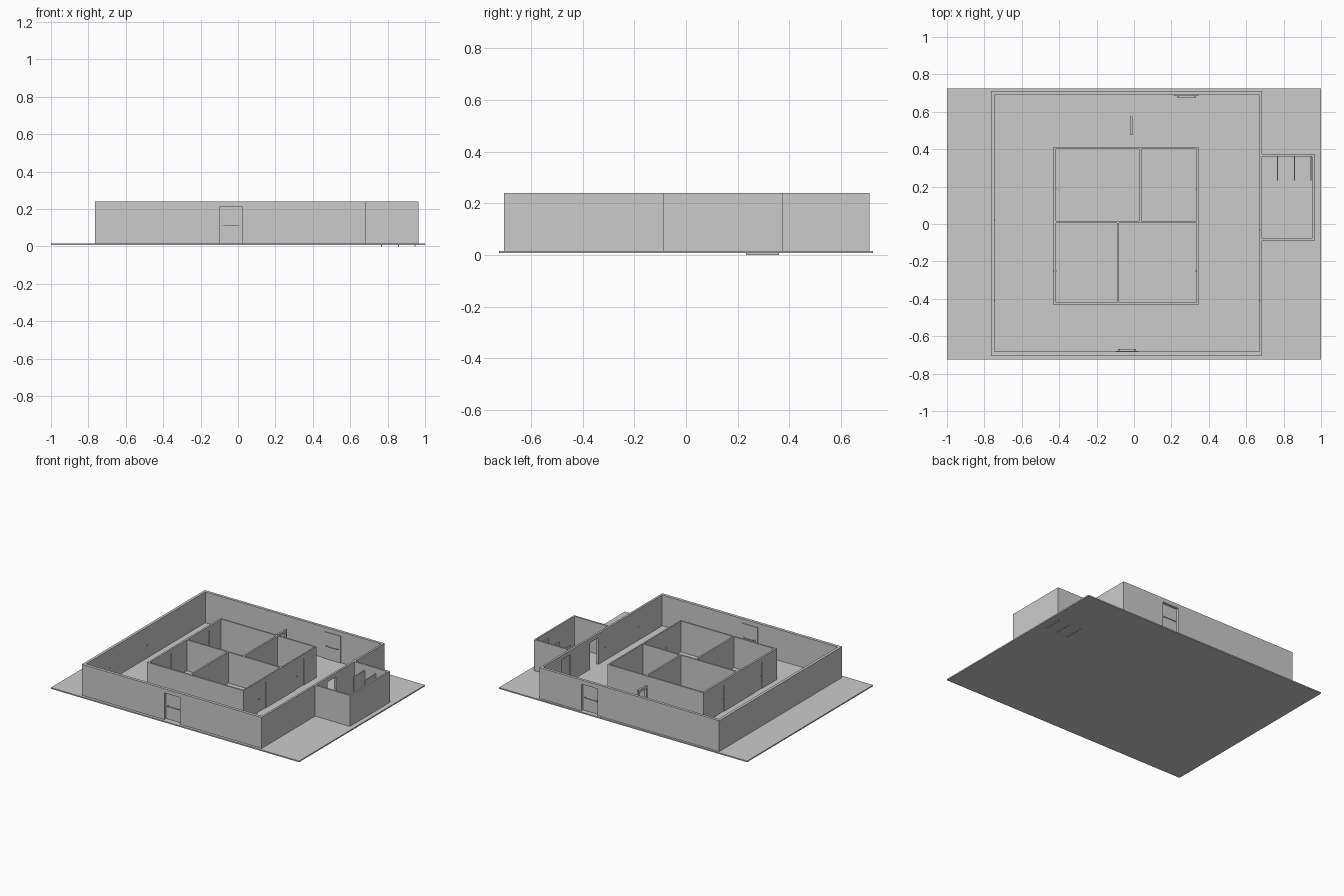
import bpy, bmesh
from mathutils import Matrix, Vector

if "Cube" in bpy.data.objects:
    bpy.data.objects.remove(bpy.data.objects["Cube"])

FLOOR, TOP, DOOR = 0.016, 0.241, 0.21


def boxes(name, specs):
    """One object made of boxes given as (x0, x1, y0, y1, z0, z1)."""
    bm = bmesh.new()
    for x0, x1, y0, y1, z0, z1 in specs:
        size = Matrix.Diagonal((x1 - x0, y1 - y0, z1 - z0, 1))
        mid = Vector(((x0 + x1) / 2, (y0 + y1) / 2, (z0 + z1) / 2))
        bmesh.ops.create_cube(bm, size=1, matrix=Matrix.Translation(mid) @ size)
    me = bpy.data.meshes.new(name)
    bm.to_mesh(me)
    bm.free()
    ob = bpy.data.objects.new(name, me)
    bpy.context.collection.objects.link(ob)
    return ob


def carve(ob, cuts):
    """Subtract each box from the object and remove the cutters."""
    bpy.context.view_layer.objects.active = ob
    for c in cuts:
        cutter = boxes("cutter", [c])
        cutter.hide_render = True
        mod = ob.modifiers.new("cut", 'BOOLEAN')
        mod.operation, mod.solver, mod.object = 'DIFFERENCE', 'EXACT', cutter
        bpy.ops.object.modifier_apply(modifier=mod.name)
        bpy.data.objects.remove(cutter)


def room(x0, x1, y0, y1):
    return (x0, x1, y0, y1, -0.1, 0.4)


def opening(x0, x1, y0, y1):
    return (x0, x1, y0, y1, -0.1, DOOR)


# ground slab
boxes("floor_slab", [(-1, 1, -0.725, 0.725, 0.007, FLOOR)])

# outer walls with front, back and annex doorways
outer = boxes("outer_walls", [(-0.765, 0.685, -0.705, 0.71, FLOOR, TOP)])
carve(outer, [room(-0.745, 0.67, -0.683, 0.69),
              opening(-0.10, 0.025, -0.75, -0.65),
              opening(0.215, 0.345, 0.65, 0.75),
              opening(0.64, 0.72, 0.05, 0.15),
              opening(0.64, 0.678, 0.375, 0.475)])

# annex walls, open towards the main wall
annex = boxes("annex_walls", [(0.685, 0.965, -0.09, 0.373, FLOOR, TOP)])
carve(annex, [room(0.60, 0.953, -0.077, 0.36)])

# inner block of four rooms
inner = boxes("inner_rooms", [(-0.43, 0.345, -0.432, 0.412, FLOOR, TOP)])
side_doors = [(-0.262, -0.17), (0.175, 0.267)]
cuts = [room(-0.416, 0.028, 0.017, 0.40), room(0.04, 0.335, 0.017, 0.40),
        room(-0.416, -0.092, -0.42, 0.005), room(-0.08, 0.335, -0.42, 0.005)]
for y0, y1 in side_doors:
    cuts += [opening(-0.46, -0.405, y0, y1), opening(0.325, 0.37, y0, y1)]
carve(inner, cuts)

# room door leaves and knobs, left and right
for side, xa, xb in (("left", -0.426, -0.420), ("right", 0.335, 0.340)):
    for n, (y0, y1) in enumerate(side_doors):
        boxes(f"{side}_room_door_{n}", [(xa, xb, y0, y1, FLOOR, DOOR)])
        boxes(f"{side}_room_knob_{n}",
              [(xa - 0.006, xb + 0.006, y0 + 0.009, y0 + 0.015, 0.106, 0.112)])


# exterior doors with push bars on both faces
def exit_door(name, x0, x1, ya, yb):
    boxes(name + "_leaf", [(x0, x1, ya, yb, FLOOR, DOOR)])
    parts = []
    for y0, y1, b0, b1 in ((ya - 0.007, ya, ya - 0.009, ya - 0.006),
                           (yb, yb + 0.007, yb + 0.006, yb + 0.009)):
        for x in (x0 + 0.014, x1 - 0.022):
            parts.append((x, x + 0.008, y0, y1, 0.107, 0.115))
        parts.append((x0 + 0.014, x1 - 0.014, b0, b1, 0.109, 0.113))
    boxes(name + "_push_bars", parts)


exit_door("front_door", -0.10, 0.025, -0.685, -0.678)
exit_door("back_door", 0.215, 0.345, 0.685, 0.692)

# small wall sockets on the long side walls
for n, (x, y) in enumerate([(-0.745, 0.02), (-0.745, -0.41), (0.67, -0.03), (0.67, -0.41)]):
    boxes(f"wall_socket_{n}", [(x - 0.003, x + 0.003, y - 0.004, y + 0.004, 0.105, 0.113)])

# walk-through frame behind the inner rooms
frame = boxes("walk_through_frame", [(-0.021, -0.007, 0.475, 0.575, FLOOR, DOOR)])
carve(frame, [(-0.1, 0.1, 0.486, 0.564, -0.1, 0.19)])

# stall partitions in the annex, reaching below the slab
for n, x in enumerate((0.764, 0.855, 0.943)):
    boxes(f"stall_partition_{n}", [(x, x + 0.007, 0.233, 0.36, 0.0, 0.20)])
